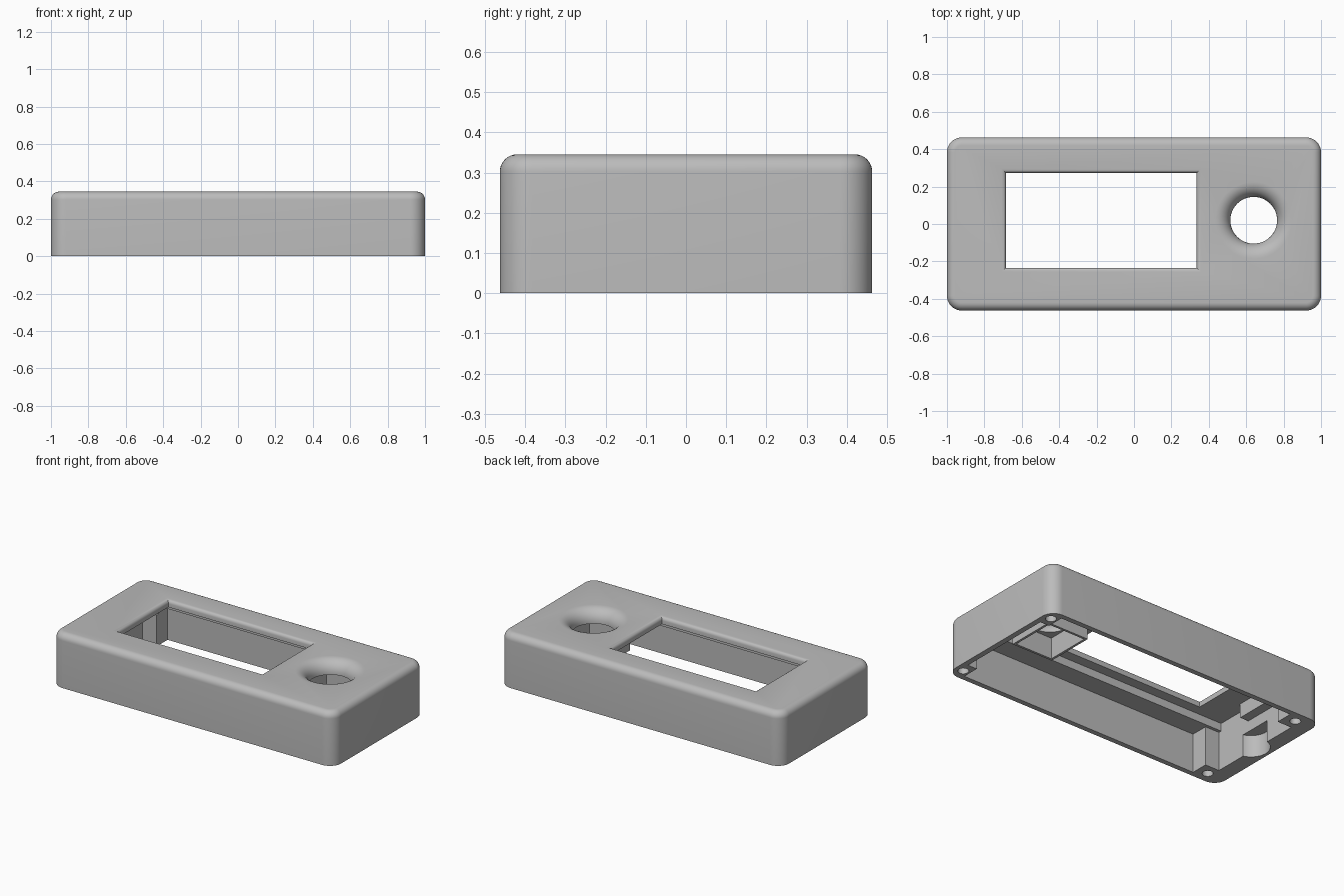
import bpy, bmesh, math

if "Cube" in bpy.data.objects:
    bpy.data.objects.remove(bpy.data.objects["Cube"])

H = 0.345      # overall height
Y = 0.463      # half depth

grey = bpy.data.materials.new("light_grey")
grey.diffuse_color = (0.5, 0.5, 0.5, 1)
grey.use_nodes = True
grey.node_tree.nodes["Principled BSDF"].inputs["Base Color"].default_value = grey.diffuse_color


def loft(name, rings):
    """Closed solid through a stack of equal-length point rings."""
    bm = bmesh.new()
    rows = [[bm.verts.new(p) for p in ring] for ring in rings]
    n = len(rows[0])
    for a, b in zip(rows, rows[1:]):
        for i in range(n):
            j = (i + 1) % n
            bm.faces.new((a[i], a[j], b[j], b[i]))
    bm.faces.new(rows[0][::-1])
    bm.faces.new(rows[-1])
    bmesh.ops.recalc_face_normals(bm, faces=bm.faces)
    me = bpy.data.meshes.new(name)
    bm.to_mesh(me)
    bm.free()
    ob = bpy.data.objects.new(name, me)
    bpy.context.collection.objects.link(ob)
    me.materials.append(grey)
    return ob


def rect(x0, x1, y0, y1, z):
    return [(x0, y0, z), (x1, y0, z), (x1, y1, z), (x0, y1, z)]


def box(name, x0, x1, y0, y1, z0, z1):
    return loft(name, [rect(x0, x1, y0, y1, z0), rect(x0, x1, y0, y1, z1)])


def circle(cx, cy, r, z, n=48):
    return [(cx + r * math.cos(2 * math.pi * i / n),
             cy + r * math.sin(2 * math.pi * i / n), z) for i in range(n)]


def rounded(inset, z, r=0.08, steps=10):
    pts = []
    for q, (sx, sy) in enumerate([(1, 1), (-1, 1), (-1, -1), (1, -1)]):
        for k in range(steps + 1):
            a = math.pi / 2 * (q + k / steps)
            pts.append((sx * (1 - r) + (r - inset) * math.cos(a),
                        sy * (Y - r) + (r - inset) * math.sin(a), z))
    return pts


def boolean(target, tool, op='DIFFERENCE'):
    m = target.modifiers.new(tool.name, 'BOOLEAN')
    m.operation, m.solver, m.object = op, 'EXACT', tool
    bpy.context.view_layer.objects.active = target
    bpy.ops.object.modifier_apply(modifier=m.name)
    bpy.data.objects.remove(tool)


# Outer shell with rounded corners and a rounded top edge
R = 0.043
arc = [math.pi / 2 * k / 8 for k in range(9)]
case = loft("case", [rounded(0, 0)] + [
    rounded(R * (1 - math.cos(a)), H - R + R * math.sin(a)) for a in arc])

# Hollow interior: main cavity, end bays between corner posts, display recess
boolean(case, box("cavity", -0.80, 0.90, -0.43, 0.43, -0.1, 0.25))
boolean(case, box("end_bays", -0.90, 0.965, -0.32, 0.32, -0.1, 0.25))
boolean(case, box("display_recess", -0.90, 0.75, -0.30, 0.34, 0.2, 0.30))

# Cable notch in the thick end wall
boolean(case, loft("cable_notch", [circle(-0.87, 0, 0.11, z) for z in (-0.1, 0.14)]))

# Screw holes in the corner posts
for x in (-0.873, 0.943):
    for y in (-0.388, 0.388):
        boolean(case, loft("screw_hole", [circle(x, y, 0.032, z, 24) for z in (-0.1, 0.2)]))

# Button socket and end stop inside
CX, CY = 0.64, 0.02
boolean(case, box("socket", CX - .145, CX + .145, CY - .16, CY + .16, 0.125, 0.32), 'UNION')
boolean(case, box("socket_pocket", CX - .13, CX + .13, CY - .145, CY + .145, 0.0, 0.26))
boolean(case, box("end_stop", -0.93, -0.84, -0.06, 0.17, 0.21, 0.32), 'UNION')

# Flared round opening
boolean(case, loft("button_opening", [circle(CX, CY, 0.125, 0.2)] + [
    circle(CX, CY, 0.125 + 0.08 * (1 - math.cos(a)), H - 0.08 + 0.08 * math.sin(a))
    for a in arc] + [circle(CX, CY, 0.205, H + 0.05)]))

# Display window with a softened edge
W = 0.022


def window(d, z):
    return rect(-0.685 - d, 0.335 + d, -0.235 - d, 0.273 + d, z)


boolean(case, loft("window", [window(0, 0.2)] + [
    window(W * (1 - math.cos(a)), H - W + W * math.sin(a)) for a in arc[::2]]
    + [window(W, H + 0.05)]))

# Smooth the curved surfaces, keep the edges crisp
bpy.ops.object.select_all(action='DESELECT')
case.select_set(True)
bpy.context.view_layer.objects.active = case
bpy.ops.object.shade_smooth_by_angle(angle=math.radians(30))
